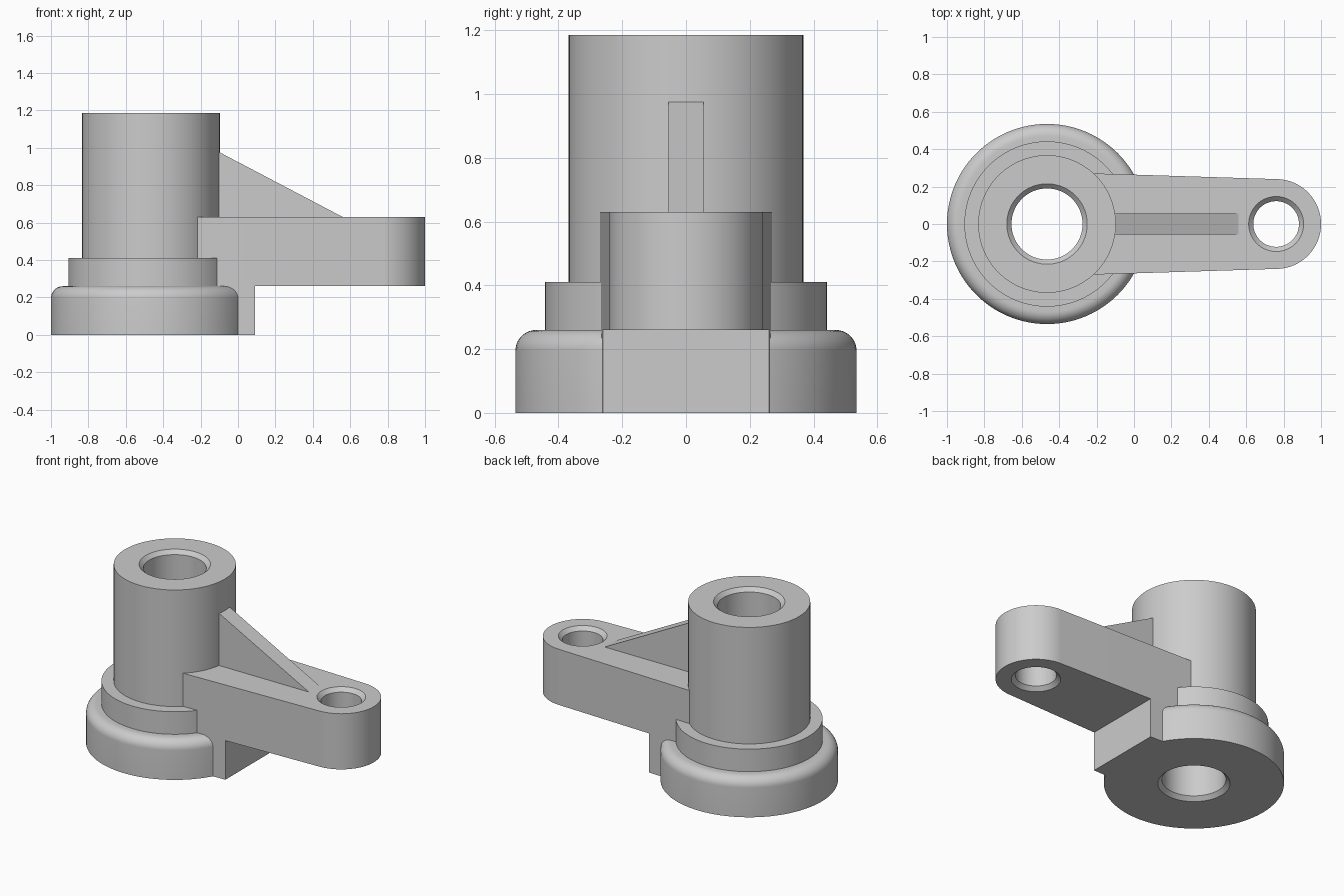
import bpy, bmesh, math

cube = bpy.data.objects.get("Cube")
if cube:
    bpy.data.objects.remove(cube)

grey = bpy.data.materials.new("plain grey")
grey.use_nodes = True
grey.diffuse_color = (0.6, 0.6, 0.6, 1)
grey.node_tree.nodes["Principled BSDF"].inputs["Base Color"].default_value = (0.6, 0.6, 0.6, 1)

COLUMN_X, EYE_X = -0.465, 0.76
EYE_R = 0.24
ARM_START, ARM_LOW, ARM_TOP = -0.23, 0.26, 0.63
HEIGHT = 1.185


def finish(name, bm):
    bmesh.ops.recalc_face_normals(bm, faces=bm.faces)
    mesh = bpy.data.meshes.new(name)
    bm.to_mesh(mesh)
    bm.free()
    mesh.materials.append(grey)
    obj = bpy.data.objects.new(name, mesh)
    bpy.context.collection.objects.link(obj)
    return obj


def smooth(obj):
    bpy.ops.object.select_all(action='DESELECT')
    obj.select_set(True)
    bpy.context.view_layer.objects.active = obj
    bpy.ops.object.shade_smooth_by_angle(angle=math.radians(30))


def lathe(name, profile, x, steps=96):
    """Spin a closed (radius, z) profile around a vertical axis."""
    bm = bmesh.new()
    rings = []
    for i in range(steps):
        a = math.tau * i / steps
        rings.append([bm.verts.new((x + r * math.cos(a), r * math.sin(a), z))
                      for r, z in profile])
    n = len(profile)
    for i in range(steps):
        a, b = rings[i], rings[(i + 1) % steps]
        for j in range(n):
            k = (j + 1) % n
            bm.faces.new((a[j], b[j], b[k], a[k]))
    return finish(name, bm)


def prism(name, points, offset):
    """Extrude a flat outline along the offset vector."""
    bm = bmesh.new()
    face = bm.faces.new([bm.verts.new(p) for p in points])
    new = bmesh.ops.extrude_face_region(bm, geom=[face])["geom"]
    bmesh.ops.translate(bm, vec=offset,
                        verts=[v for v in new if isinstance(v, bmesh.types.BMVert)])
    return finish(name, bm)


# Stepped column: rounded base flange, collar, tube and chamfered bore
fillet = 0.065
rounding = [(0.47 + fillet * math.cos(a), 0.195 + fillet * math.sin(a))
            for a in (math.pi / 2 * i / 10 for i in range(11))]
bore, chamfer = 0.19, 0.025
profile = ([(bore + chamfer, 0), (0.535, 0)] + rounding +
           [(0.442, 0.26), (0.442, 0.41), (0.368, 0.41), (0.368, HEIGHT),
            (bore + chamfer, HEIGHT), (bore, HEIGHT - chamfer), (bore, chamfer)])
smooth(lathe("column", profile, COLUMN_X))


# Tapered arm with a rounded end
def half_width(x):
    return 0.27 - 0.031 * (x + 0.2)


tilt = math.atan(0.031)
arc = [math.pi / 2 - tilt - (math.pi - 2 * tilt) * i / 48 for i in range(49)]
outline = [(ARM_START, half_width(ARM_START), ARM_LOW)]
outline += [(EYE_X + EYE_R * math.cos(a), EYE_R * math.sin(a), ARM_LOW) for a in arc]
outline.append((ARM_START, -half_width(ARM_START), ARM_LOW))
arm = prism("arm", outline, (0, 0, ARM_TOP - ARM_LOW))

# Chamfered eye hole through the arm
hole, lip, over = 0.122, 0.025, 0.02
wide = hole + lip + over
cutter = lathe("eye_cutter", [(0.0001, ARM_LOW - over), (wide, ARM_LOW - over),
                              (hole, ARM_LOW + lip), (hole, ARM_TOP - lip),
                              (wide, ARM_TOP + over), (0.0001, ARM_TOP + over)], EYE_X)
cutter.hide_render = True
cut = arm.modifiers.new("eye_hole", 'BOOLEAN')
cut.operation, cut.solver, cut.object = 'DIFFERENCE', 'EXACT', cutter
bpy.context.view_layer.objects.active = arm
bpy.ops.object.modifier_apply(modifier=cut.name)
bpy.data.objects.remove(cutter)
smooth(arm)

# Foot block joining the arm to the flange
foot_end = 0.09
prism("foot", [(x, s * half_width(x), 0) for x, s in
               ((ARM_START, -1), (foot_end, -1), (foot_end, 1), (ARM_START, 1))],
      (0, 0, ARM_LOW))

# Triangular rib bracing the arm against the tube
rib = 0.055
prism("rib", [(-0.15, -rib, ARM_TOP - 0.01), (0.579, -rib, ARM_TOP - 0.01),
              (-0.097, -rib, 0.975), (-0.15, -rib, 0.975)], (0, 2 * rib, 0))
